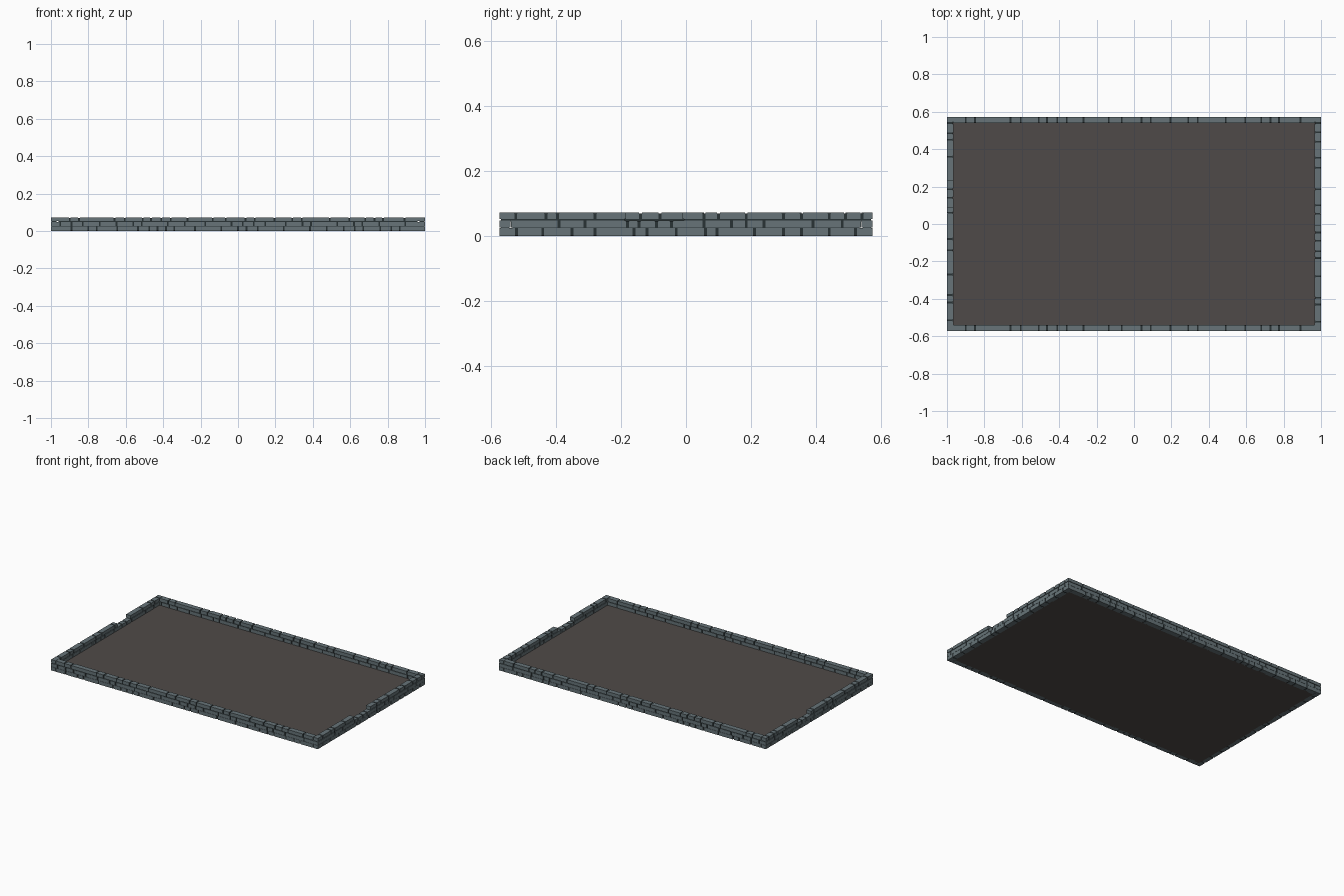
import bpy, bmesh, random

if "Cube" in bpy.data.objects:
    bpy.data.objects.remove(bpy.data.objects["Cube"])

random.seed(4)
HX, HY, T = 1.0, 0.573, 0.034          # half length, half width, wall thickness
COURSES = [(0.0, 0.0245), (0.0255, 0.048), (0.052, 0.073)]
JOINT = 0.009                          # width of the upright joints
INSET = 0.004                          # how far mortar sits behind the stone


def material(name, rgb):
    m = bpy.data.materials.new(name)
    m.diffuse_color = (*rgb, 1)
    m.use_nodes = True
    m.node_tree.nodes["Principled BSDF"].inputs["Base Color"].default_value = m.diffuse_color
    return m


STONE = material("blue grey stone", (0.135, 0.175, 0.19))
MORTAR = material("dark mortar", (0.022, 0.032, 0.035))
FLOOR = material("brown grey floor", (0.078, 0.068, 0.065))


def box(bm, x0, x1, y0, y1, z0, z1):
    v = [bm.verts.new((x, y, z)) for z in (z0, z1)
         for x, y in ((x0, y0), (x1, y0), (x1, y1), (x0, y1))]
    for f in ((3, 2, 1, 0), (4, 5, 6, 7), (0, 1, 5, 4),
              (1, 2, 6, 5), (2, 3, 7, 6), (3, 0, 4, 7)):
        bm.faces.new([v[i] for i in f])


def finish(bm, name, mat):
    me = bpy.data.meshes.new(name)
    bm.to_mesh(me)
    bm.free()
    me.materials.append(mat)
    ob = bpy.data.objects.new(name, me)
    bpy.context.collection.objects.link(ob)


def random_joints(half):
    out, p = [], -half + 0.05
    while p < half - 0.04:
        out.append(p)
        p += random.choice((0.045, 0.06, 0.09, 0.11, 0.14))
    return out


def wall(name, axis, sign, joints, gap=None):
    """One wall: stone courses over a recessed mortar core."""
    stones, core = bmesh.new(), bmesh.new()
    half, out = (HX, HY) if axis == "x" else (HY, HX)

    def put(bm, a, b, inset, z0, z1):
        lo, hi = sorted((sign * (out - inset), sign * (out - T + inset)))
        if axis == "x":
            box(bm, a, b, lo, hi, z0, z1)
        else:
            box(bm, lo, hi, a, b, z0, z1)

    for i, (z0, z1) in enumerate(COURSES):
        # courses interlock at the corners
        full = (i == 1) == (axis == "x")
        end = half if full else half - T - 0.002
        spans = [(-end, end)]
        if gap and i == 2:
            spans = [(-end, gap[0]), (gap[1], end)]
        for a, b in spans:
            cuts = [j for j in joints[i] if a + 0.015 < j < b - 0.015]
            starts = [a] + [j + JOINT / 2 for j in cuts]
            ends = [j - JOINT / 2 for j in cuts] + [b]
            for s, e in zip(starts, ends):
                put(stones, s, e, 0, z0, z1)
            # mortar stays under the stone tops
            m0 = 0.001 if i == 0 else COURSES[i - 1][1] - 0.003
            put(core, a + INSET, b - INSET, INSET, m0, z1 - 0.003)
    finish(stones, name + "_stones", STONE)
    finish(core, name + "_mortar", MORTAR)


# long walls share one joint pattern
top_long = [-0.90, -0.85, -0.66, -0.605, -0.51, -0.465, -0.41, -0.36, -0.27,
            -0.135, -0.065, 0.04, 0.09, 0.195, 0.29, 0.34, 0.49, 0.595, 0.68,
            0.73, 0.775, 0.89, 0.95]
long_joints = [random_joints(HX), random_joints(HX), top_long]
wall("front_wall", "x", -1, long_joints)
wall("back_wall", "x", 1, long_joints)

# short walls, each with a notch in the top course
low = [-0.52, -0.44, -0.35, -0.28, -0.16, -0.12, -0.03, 0.06, 0.095, 0.21,
       0.3, 0.355, 0.44, 0.52]
mid = [-0.54, -0.39, -0.31, -0.18, -0.145, -0.09, -0.045, 0.055, 0.14, 0.185,
       0.24, 0.39, 0.48, 0.54]
wall("right_wall", "y", 1, [low, mid, [-0.523, -0.43, -0.395, -0.28, 0.055,
     0.1, 0.185, 0.3, 0.355, 0.44, 0.49, 0.54]], (-0.185, -0.01))
wall("left_wall", "y", -1, [low, mid, [-0.515, -0.42, -0.38, -0.27, -0.14,
     -0.08, 0.06, 0.36, 0.45, 0.485, 0.54]], (0.09, 0.23))

# floor slab inside the walls
bm = bmesh.new()
box(bm, -HX + T - 0.006, HX - T + 0.006, -HY + T - 0.006, HY - T + 0.006, 0.0, 0.025)
finish(bm, "floor_slab", FLOOR)
